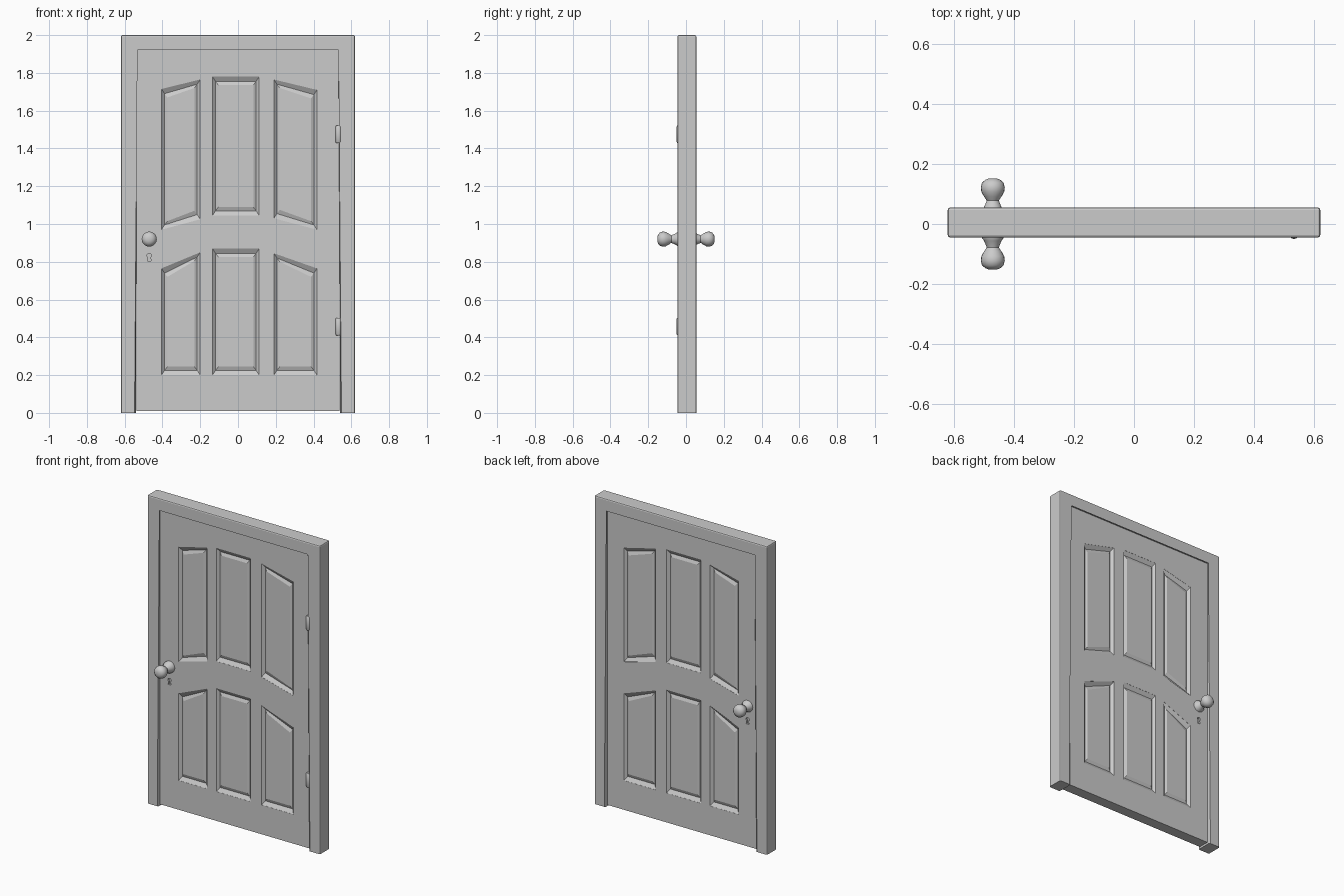
import bpy, bmesh, math

if "Cube" in bpy.data.objects:
    bpy.data.objects.remove(bpy.data.objects["Cube"])

YC = 0.005            # centre plane of frame and slab
FRAME_HALF, SLAB_HALF = 0.05, 0.035


def finish(name, bm):
    bmesh.ops.recalc_face_normals(bm, faces=bm.faces)
    me = bpy.data.meshes.new(name)
    bm.to_mesh(me)
    bm.free()
    ob = bpy.data.objects.new(name, me)
    bpy.context.collection.objects.link(ob)
    return ob


def skin(bm, loops):
    """Closed solid through a series of matching vertex loops."""
    rings = [[bm.verts.new(p) for p in loop] for loop in loops]
    for a, b in zip(rings, rings[1:]):
        for i in range(len(a)):
            j = (i + 1) % len(a)
            bm.faces.new((a[i], a[j], b[j], b[i]))
    bm.faces.new(rings[0])
    bm.faces.new(rings[-1])


def at(pts, y):
    return [(x, y, z) for x, z in pts]


def smooth(ob, angle=35):
    bpy.ops.object.select_all(action='DESELECT')
    ob.select_set(True)
    bpy.context.view_layer.objects.active = ob
    bpy.ops.object.shade_smooth_by_angle(angle=math.radians(angle))


# door frame: one arch profile, all edges eased except at the floor
arch = [(-0.62, 0), (-0.62, 2), (0.62, 2), (0.62, 0),
        (0.54, 0), (0.54, 1.93), (-0.54, 1.93), (-0.54, 0)]
bm = bmesh.new()
skin(bm, [at(arch, YC - FRAME_HALF), at(arch, YC + FRAME_HALF)])
edges = [e for e in bm.edges if max(v.co.z for v in e.verts) > 0.01]
bmesh.ops.bevel(bm, geom=edges, offset=0.008, segments=2, profile=0.5, affect='EDGES')
finish("door_frame", bm)

# door slab
slab_outline = [(-0.537, 0.01), (-0.537, 1.927), (0.537, 1.927), (0.537, 0.01)]
bm = bmesh.new()
skin(bm, [at(slab_outline, YC - SLAB_HALF), at(slab_outline, YC + SLAB_HALF)])
slab = finish("door_slab", bm)

# panels: x left, x right, bottom-left z, bottom-right z, top-left z, top-right z
panels = [(-0.405, -0.20, 0.97, 1.025, 1.715, 1.765),
          (-0.135, 0.112, 1.045, 1.045, 1.78, 1.78),
          (0.19, 0.418, 1.03, 0.97, 1.765, 1.71),
          (-0.405, -0.20, 0.20, 0.20, 0.765, 0.85),
          (-0.135, 0.112, 0.20, 0.20, 0.87, 0.87),
          (0.19, 0.418, 0.20, 0.20, 0.845, 0.765)]


def panel_loop(p, dx, dz):
    xl, xr, bl, br, tl, tr = p
    return [(xl + dx, bl + dz), (xl + dx, tl - dz), (xr - dx, tr - dz), (xr - dx, br + dz)]


# keyhole outline: round head and flared slot
head = [(-0.47 + 0.012 * math.sin(math.radians(a)), 0.833 + 0.012 * math.cos(math.radians(a)))
        for a in range(-150, 151, 30)]
keyhole = head + [(-0.459, 0.803), (-0.481, 0.803)]

# cutter: raised-panel grooves and keyholes on both faces
bm = bmesh.new()
for side in (-1, 1):
    face = YC + side * SLAB_HALF
    for p in panels:
        skin(bm, [at(panel_loop(p, 0, 0), face + side * 0.01),
                  at(panel_loop(p, 0, 0), face - side * 0.001),
                  at(panel_loop(p, 0.016, 0.025), face - side * 0.016),
                  at(panel_loop(p, 0.031, 0.045), face - side * 0.008)])
    skin(bm, [at(keyhole, face + side * 0.01), at(keyhole, face - side * 0.012)])
cutter = finish("panel_cutter", bm)
mod = slab.modifiers.new("panels", 'BOOLEAN')
mod.operation = 'DIFFERENCE'
mod.solver = 'EXACT'
mod.object = cutter
bpy.context.view_layer.objects.active = slab
bpy.ops.object.modifier_apply(modifier=mod.name)
bpy.data.objects.remove(cutter)

# turned knobs on both faces
knob = [(0.038, 0.025), (0.037, 0.045), (0.029, 0.056), (0.020, 0.078), (0.029, 0.091),
        (0.038, 0.107), (0.040, 0.122), (0.036, 0.137), (0.025, 0.147), (0.012, 0.152)]
for name, side in (("front_knob", -1), ("back_knob", 1)):
    bm = bmesh.new()
    skin(bm, [[(-0.47 + r * math.cos(k * math.tau / 20), side * y,
                0.92 + r * math.sin(k * math.tau / 20)) for k in range(20)] for r, y in knob])
    smooth(finish(name, bm), 40)

# hinge barrels on the front
for name, z in (("upper_hinge", 1.475), ("lower_hinge", 0.457)):
    bm = bmesh.new()
    prof = [(0.012, -0.046), (0.016, -0.04), (0.016, 0.04), (0.012, 0.046)]
    skin(bm, [[(0.532 + r * math.cos(k * math.tau / 12), -0.034 + r * math.sin(k * math.tau / 12),
                z + h) for k in range(12)] for r, h in prof])
    smooth(finish(name, bm))
